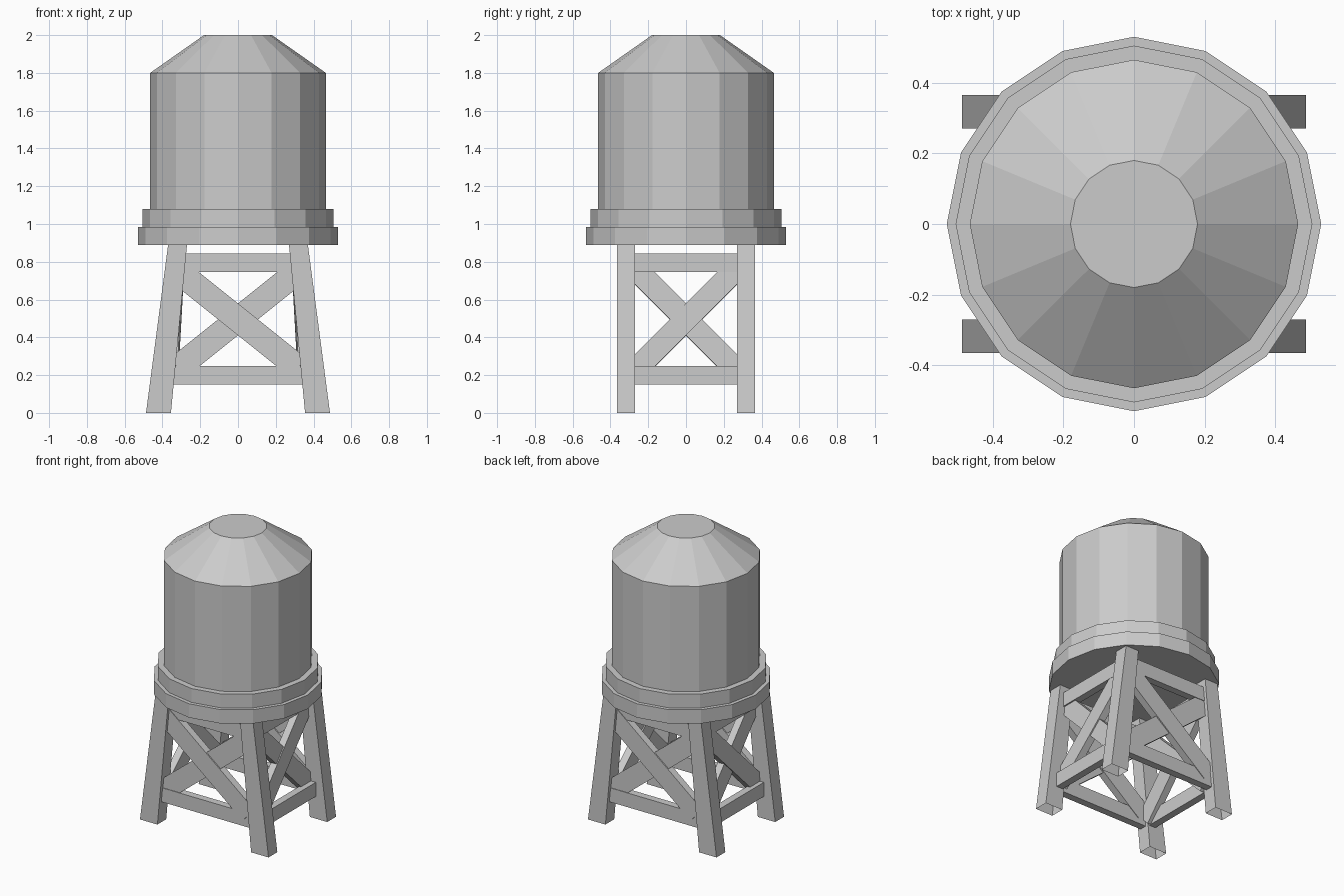
import bpy, bmesh
from math import sin, cos, pi
from mathutils import Vector

if "Cube" in bpy.data.objects:
    bpy.data.objects.remove(bpy.data.objects["Cube"])

SIDES = 16


def make_object(name, verts, faces):
    mesh = bpy.data.meshes.new(name)
    mesh.from_pydata(verts, [], faces)
    bm = bmesh.new()
    bm.from_mesh(mesh)
    bmesh.ops.recalc_face_normals(bm, faces=bm.faces)
    bm.to_mesh(mesh)
    bm.free()
    obj = bpy.data.objects.new(name, mesh)
    bpy.context.collection.objects.link(obj)
    return obj


def lathe(name, profile, cap_bottom=False, cap_top=False):
    """Revolve (radius, height) points into a flat-sided shell."""
    n = SIDES
    verts = [(r * cos(2 * pi * i / n), r * sin(2 * pi * i / n), z)
             for r, z in profile for i in range(n)]
    faces = [(k * n + i, k * n + (i + 1) % n, (k + 1) * n + (i + 1) % n, (k + 1) * n + i)
             for k in range(len(profile) - 1) for i in range(n)]
    if cap_bottom:
        faces.append(tuple(reversed(range(n))))
    if cap_top:
        faces.append(tuple(range(len(verts) - n, len(verts))))
    return make_object(name, verts, faces)


def plank(name, a, b, width, thick, normal):
    """Rectangular board from a to b; thickness runs along normal."""
    a, b = Vector(a), Vector(b)
    d = (b - a).normalized()
    nrm = Vector(normal)
    nrm = (nrm - d * nrm.dot(d)).normalized()
    side = d.cross(nrm) * width / 2
    nrm = nrm * thick / 2
    verts = [p + s * side + t * nrm for p in (a, b)
             for s, t in ((-1, -1), (1, -1), (1, 1), (-1, 1))]
    faces = [(0, 1, 2, 3), (4, 5, 6, 7)]
    faces += [(i, (i + 1) % 4, (i + 1) % 4 + 4, i + 4) for i in range(4)]
    return make_object(name, verts, faces)


# Tank with stepped platform underneath
lathe("platform", [(0.53, 0.89), (0.53, 0.985), (0.505, 0.985)], cap_bottom=True)
lathe("collar", [(0.505, 0.985), (0.505, 1.08), (0.465, 1.08)])
lathe("tank_wall", [(0.465, 1.08), (0.465, 1.8)])
lathe("tank_roof", [(0.465, 1.8), (0.18, 2.0)], cap_top=True)

# Four splayed legs, open at the ends
for sx, xn in ((-1, "left"), (1, "right")):
    for sy, yn in ((-1, "front"), (1, "back")):
        verts = [(sx * x, sy * y, z)
                 for z, x0, x1 in ((0, 0.355, 0.487), (0.89, 0.27, 0.37))
                 for x, y in ((x0, 0.27), (x1, 0.27), (x1, 0.365), (x0, 0.365))]
        make_object(f"{yn}_{xn}_leg", verts,
                    [(i, (i + 1) % 4, (i + 1) % 4 + 4, i + 4) for i in range(4)])

T = 0.05  # board thickness

# Front and back rails and cross braces
for s, name in ((-1, "front"), (1, "back")):
    y = s * 0.318
    for z, x, level in ((0.2, 0.36, "lower"), (0.795, 0.31, "upper")):
        plank(f"{name}_{level}_rail", (-x, y, z), (x, y, z), 0.097, T, (0, 1, 0))
    for k in (-1, 1):
        yb = y + k * 0.004
        plank(f"{name}_cross_brace", (-0.32, yb, 0.495 - k * 0.256),
              (0.32, yb, 0.495 + k * 0.256), 0.132, T, (0, 1, 0))

# Side rails and cross braces, leaning in with the legs
for s, name in ((-1, "left"), (1, "right")):
    for z, x, level in ((0.2, 0.375, "lower"), (0.795, 0.32, "upper")):
        plank(f"{name}_{level}_rail", (s * x, -0.31, z), (s * x, 0.31, z), 0.097, T, (1, 0, 0))
    for k in (-1, 1):
        off = k * 0.004
        plank(f"{name}_cross_brace", (s * (0.345 + off), -0.3 * k, 0.195),
              (s * (0.312 + off), 0.3 * k, 0.795), 0.12, T, (1, 0, 0.06 * s))
